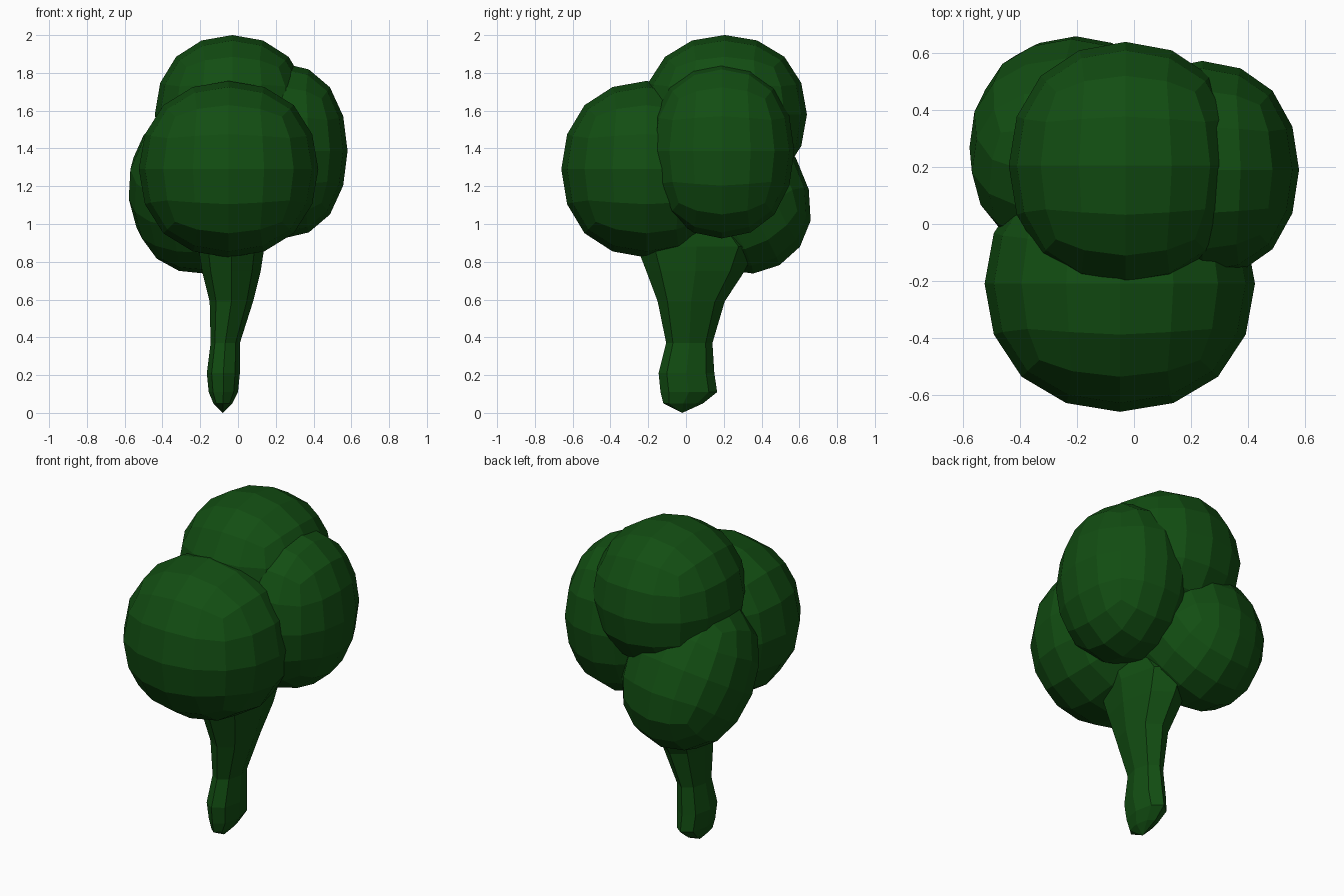
import bpy, bmesh, math

default = bpy.data.objects.get("Cube")
if default:
    bpy.data.objects.remove(default, do_unlink=True)

# One green for the whole plant
green = bpy.data.materials.new("dark_green")
green.use_nodes = True
color = (0.006, 0.075, 0.006, 1)
green.diffuse_color = color
bsdf = green.node_tree.nodes["Principled BSDF"]
bsdf.inputs["Base Color"].default_value = color
bsdf.inputs["Roughness"].default_value = 0.9


def add_object(name, bm):
    mesh = bpy.data.meshes.new(name)
    bm.to_mesh(mesh)
    bm.free()
    mesh.materials.append(green)
    obj = bpy.data.objects.new(name, mesh)
    bpy.context.collection.objects.link(obj)
    return obj


def foliage(name, center, radii, tilt=(0, 0, 0)):
    """Rounded cube, subdivided into a faceted ball."""
    bm = bmesh.new()
    bmesh.ops.create_cube(bm, size=2 / 0.839)
    obj = add_object(name, bm)
    obj.location = center
    obj.scale = radii
    obj.rotation_euler = [math.radians(a) for a in tilt]
    sub = obj.modifiers.new("round", 'SUBSURF')
    sub.levels = sub.render_levels = 2
    return obj


# Foliage clumps
foliage("front_foliage", (-0.05, -0.21, 1.29), (0.475, 0.45, 0.467))
foliage("top_foliage", (-0.03, 0.205, 1.58), (0.41, 0.435, 0.42))
foliage("left_foliage", (0.24, 0.19, 1.387), (0.34, 0.383, 0.463))
foliage("back_foliage", (-0.22, 0.27, 1.17), (0.36, 0.36, 0.45), (30, -6, 0))

# Trunk: eight-sided rings given as height, x range, y range
rings = [
    (0.05, -0.13, -0.03, -0.12, 0.09),
    (0.11, -0.155, 0.0, -0.135, 0.165),
    (0.21, -0.165, 0.01, -0.145, 0.15),
    (0.37, -0.145, 0.01, -0.105, 0.14),
    (0.59, -0.15, 0.08, -0.15, 0.205),
    (0.75, -0.19, 0.12, -0.21, 0.31),
    (0.88, -0.21, 0.14, -0.26, 0.37),
    (1.0, -0.2, 0.14, -0.25, 0.27),
    (1.2, -0.15, 0.1, -0.15, 0.2),
]
SIDES = 8
bm = bmesh.new()
loops = []
for z, x0, x1, y0, y1 in rings:
    loop = []
    for i in range(SIDES):
        a = math.tau * i / SIDES
        loop.append(bm.verts.new(((x0 + x1) / 2 + (x1 - x0) / 2 * math.cos(a),
                                  (y0 + y1) / 2 + (y1 - y0) / 2 * math.sin(a), z)))
    loops.append(loop)
for low, high in zip(loops, loops[1:]):
    for i in range(SIDES):
        j = (i + 1) % SIDES
        bm.faces.new((low[i], low[j], high[j], high[i]))
bm.faces.new(loops[-1])

# Blunt point under the trunk
tip = bm.verts.new((-0.08, -0.02, 0))
for i in range(SIDES):
    bm.faces.new((loops[0][(i + 1) % SIDES], loops[0][i], tip))
bmesh.ops.recalc_face_normals(bm, faces=bm.faces)
add_object("trunk", bm)
